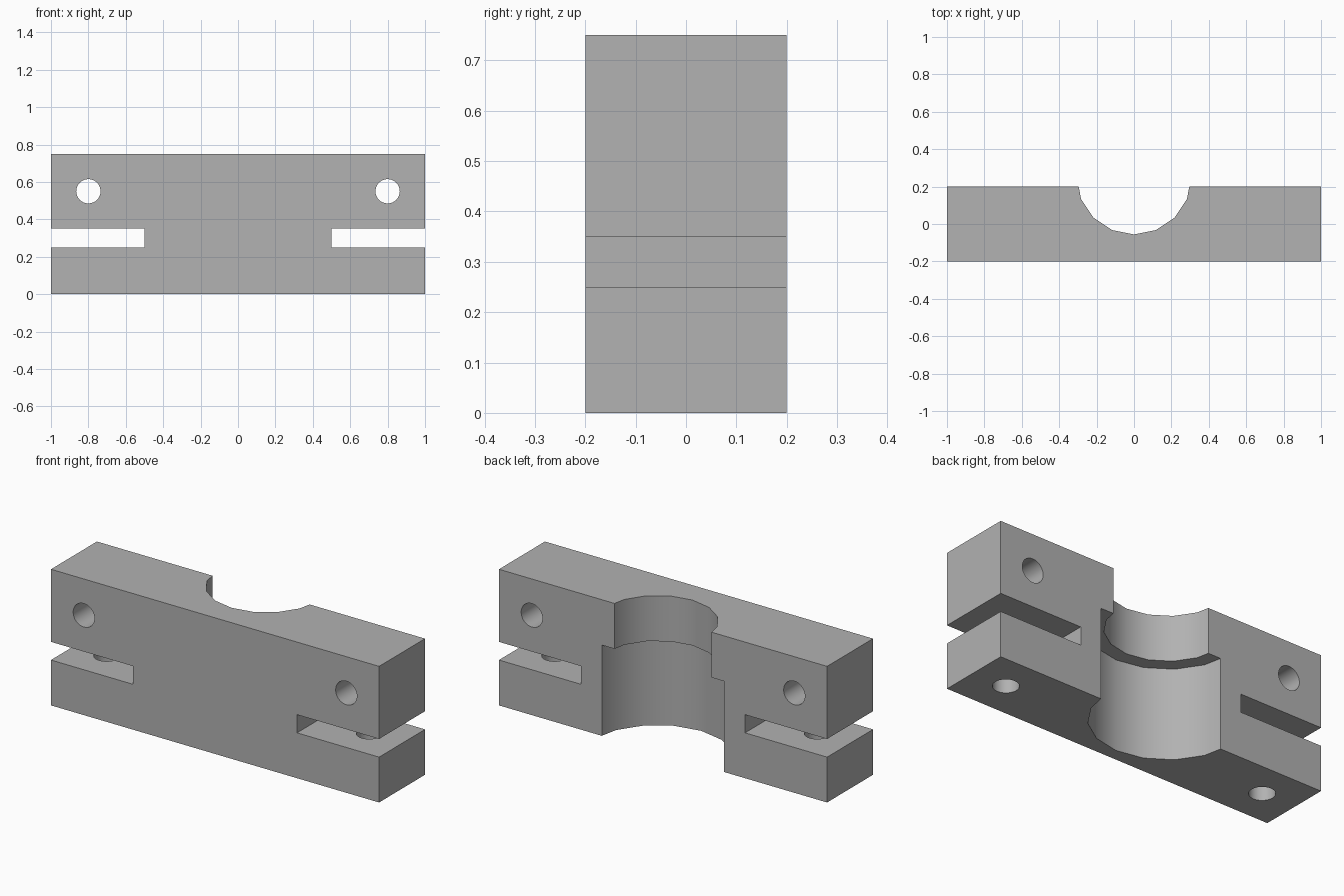
import bpy
import bmesh
import math
from mathutils import Matrix

cube = bpy.data.objects.get("Cube")
if cube:
    bpy.data.objects.remove(cube, do_unlink=True)

WIDTH, DEPTH, HEIGHT = 2.0, 0.4, 0.75
HOLE_RADIUS = 0.065

grey = bpy.data.materials.new("plain grey")
grey.use_nodes = True
colour = (0.445, 0.445, 0.445, 1)
grey.diffuse_color = colour
grey.node_tree.nodes["Principled BSDF"].inputs["Base Color"].default_value = colour


def add_object(name, bm):
    mesh = bpy.data.meshes.new(name)
    bm.to_mesh(mesh)
    bm.free()
    mesh.materials.append(grey)
    obj = bpy.data.objects.new(name, mesh)
    bpy.context.collection.objects.link(obj)
    return obj


def cylinder(name, radius, length, sides, centre, rotation=Matrix()):
    bm = bmesh.new()
    bmesh.ops.create_cone(bm, cap_ends=True, segments=sides, radius1=radius,
                          radius2=radius, depth=length,
                          matrix=Matrix.Translation(centre) @ rotation)
    return add_object(name, bm)


def cut(target, cutter):
    mod = target.modifiers.new(cutter.name, "BOOLEAN")
    mod.operation = "DIFFERENCE"
    mod.solver = "EXACT"
    mod.object = cutter
    bpy.context.view_layer.objects.active = target
    bpy.ops.object.modifier_apply(modifier=mod.name)
    bpy.data.objects.remove(cutter, do_unlink=True)


# Block with a clamping slot in each end, as an extruded profile
right_half = [(1, 0), (1, 0.25), (0.5, 0.25), (0.5, 0.35), (1, 0.35), (1, HEIGHT)]
profile = right_half + [(-x, z) for x, z in reversed(right_half)]
bm = bmesh.new()
face = bm.faces.new([bm.verts.new((x, -DEPTH / 2, z)) for x, z in profile])
extruded = bmesh.ops.extrude_face_region(bm, geom=[face])["geom"]
bmesh.ops.translate(bm, vec=(0, DEPTH, 0),
                    verts=[v for v in extruded if isinstance(v, bmesh.types.BMVert)])
bmesh.ops.recalc_face_normals(bm, faces=bm.faces)
block = add_object("clamp_block", bm)

# Stepped bore in the back: wide below, narrow above
cut(block, cylinder("narrow_bore", 0.306, 2, 16, (0, 0.25, 0.5)))
cut(block, cylinder("wide_bore", 0.383, 1, 16, (0, 0.25, 0)))

# Screw holes: crosswise through the upper arms, upright through the lower arms
crosswise = Matrix.Rotation(math.pi / 2, 4, "X")
for x in (-0.8, 0.8):
    cut(block, cylinder("cross_hole", HOLE_RADIUS, 1, 32, (x, 0, 0.55), crosswise))
    cut(block, cylinder("upright_hole", HOLE_RADIUS, 0.4, 32, (x, 0, 0.1)))

# Smooth bores, crisp edges
bpy.ops.object.select_all(action="DESELECT")
block.select_set(True)
bpy.context.view_layer.objects.active = block
bpy.ops.object.shade_smooth_by_angle(angle=math.radians(30))
